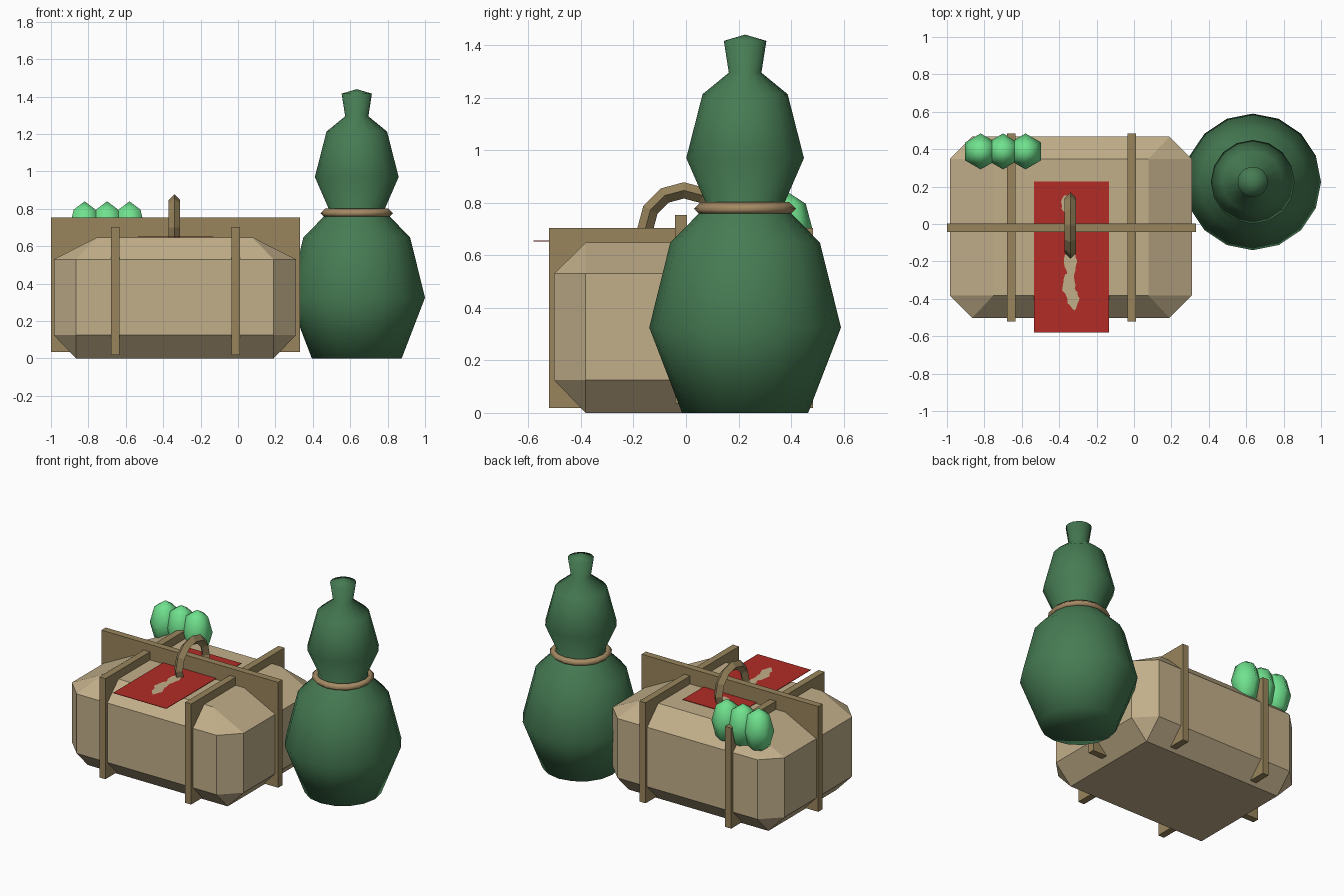
import bpy
import bmesh
import math
import random

cube = bpy.data.objects.get("Cube")
if cube:
    bpy.data.objects.remove(cube, do_unlink=True)


def material(name, srgb):
    """One flat colour, given as sRGB and stored as linear."""
    col = [(c / 255 / 12.92) if c < 11 else ((c / 255 + 0.055) / 1.055) ** 2.4 for c in srgb] + [1]
    m = bpy.data.materials.new(name)
    m.use_nodes = True
    m.diffuse_color = col
    bsdf = m.node_tree.nodes["Principled BSDF"]
    bsdf.inputs["Base Color"].default_value = col
    bsdf.inputs["Roughness"].default_value = 0.9
    return m


TAN = material("tan cloth", (194, 175, 138))
WOOD = material("brown wood", (152, 133, 93))
ROPE = material("rope brown", (165, 138, 100))
RED = material("red paper", (178, 44, 37))
DARK_GREEN = material("dark green", (70, 123, 83))
LIGHT_GREEN = material("light green", (112, 226, 142))


def add(name, bm, mat, smooth=False):
    bmesh.ops.recalc_face_normals(bm, faces=bm.faces)
    for f in bm.faces:
        f.smooth = smooth
    mesh = bpy.data.meshes.new(name)
    bm.to_mesh(mesh)
    bm.free()
    mesh.materials.append(mat)
    ob = bpy.data.objects.new(name, mesh)
    bpy.context.collection.objects.link(ob)
    return ob


def slab(name, x, y, z, mat):
    """Box from (min, max) ranges."""
    bm = bmesh.new()
    bmesh.ops.create_cube(bm, size=1)
    for v in bm.verts:
        v.co = [r[0] if c < 0 else r[1] for c, r in zip(v.co, (x, y, z))]
    return add(name, bm, mat)


def lathe(name, profile, sides, centre, mat, smooth=True, closed=False):
    """Spin (radius, height) points round the vertical axis."""
    bm = bmesh.new()
    vs = [bm.verts.new((r, 0, z)) for r, z in profile]
    edges = [bm.edges.new(p) for p in zip(vs, vs[1:])]
    if closed:
        edges.append(bm.edges.new((vs[-1], vs[0])))
    bmesh.ops.spin(bm, geom=vs + edges, cent=(0, 0, 0), axis=(0, 0, 1),
                   angle=math.tau, steps=sides, use_duplicate=False)
    bmesh.ops.remove_doubles(bm, verts=bm.verts, dist=0.0005)
    ob = add(name, bm, mat, smooth)
    ob.location = centre
    return ob


def diamond(radius, half):
    return [(radius + half, 0), (radius, half), (radius - half, 0), (radius, -half)]


# Chamfered bundle: octagonal walls between smaller top and bottom rectangles
x0, x1, y0, y1 = -0.985, 0.31, -0.502, 0.467
CUT = 0.12
bm = bmesh.new()
for z in (0.125, 0.53):
    for x, dx in ((x0, CUT), (x1, -CUT)):
        for y, dy in ((y0, CUT), (y1, -CUT)):
            bm.verts.new((x + dx, y, z))
            bm.verts.new((x, y + dy, z))
for z, inset in ((0, CUT), (0.648, 0.233)):
    for x in (x0 + inset, x1 - inset):
        for y in (y0 + CUT, y1 - CUT):
            bm.verts.new((x, y, z))
bmesh.ops.convex_hull(bm, input=bm.verts)
bmesh.ops.dissolve_limit(bm, angle_limit=0.02, verts=bm.verts, edges=bm.edges)
add("bundle", bm, TAN)

# Wooden boards crossing the bundle
for name, x in (("right_board", -0.68), ("left_board", -0.034)):
    slab(name, (x, x + 0.046), (-0.522, 0.484), (0.018, 0.703), WOOD)
slab("long_board", (-1.0, 0.332), (-0.042, 0.004), (0.035, 0.753), WOOD)

# Carrying handle: a ring standing on edge, its lower half inside the bundle
handle = lathe("handle", diamond(0.147, 0.031), 12, (-0.34, -0.008, 0.70), WOOD, False, True)
handle.rotation_euler = (0, math.pi / 2, 0)

# Paper sheet with worn, ragged patches
slab("paper", (-0.535, -0.135), (-0.58, 0.228), (0.653, 0.656), RED)
random.seed(4)
patches = [(-0.35, 0.10, 0.04, 0.055), (-0.34, -0.20, 0.034, 0.08),
           (-0.35, -0.33, 0.034, 0.07), (-0.325, -0.40, 0.03, 0.06)]
for i, (cx, cy, rx, ry) in enumerate(patches):
    bm = bmesh.new()
    ring = []
    for k in range(18):
        a, s = math.tau * k / 18, random.uniform(0.8, 1.15)
        ring.append(bm.verts.new((cx + rx * s * math.cos(a), cy + ry * s * math.sin(a), 0.658)))
    bm.faces.new(ring)
    add(f"worn_patch_{i + 1}", bm, TAN)

# Row of three pods hanging at the back
for i in range(3):
    bm = bmesh.new()
    bmesh.ops.create_uvsphere(bm, u_segments=6, v_segments=4, radius=1)
    for v in bm.verts:
        x, y, z = v.co
        v.co = (y * 0.096, x * 0.096, z * 0.15)
    # Put a corner, not a flat, towards the back
    if max(v.co.y for v in bm.verts) < 0.09:
        for v in bm.verts:
            v.co.x, v.co.y = v.co.y, v.co.x
    pod = add(f"pod_{i + 1}", bm, LIGHT_GREEN, True)
    pod.location = (-0.82 + 0.12 * i, 0.388, 0.69)

# Gourd bottle with a rope round its waist
GOURD = [(0, 0), (0.24, 0), (0.365, 0.325), (0.285, 0.648), (0.175, 0.76), (0.15, 0.80),
         (0.224, 0.97), (0.162, 1.213), (0.062, 1.295), (0.081, 1.416), (0, 1.44)]
lathe("gourd", GOURD, 16, (0.635, 0.225, 0), DARK_GREEN)
lathe("gourd_rope", diamond(0.169, 0.025), 16, (0.635, 0.225, 0.777), ROPE, True, True)
